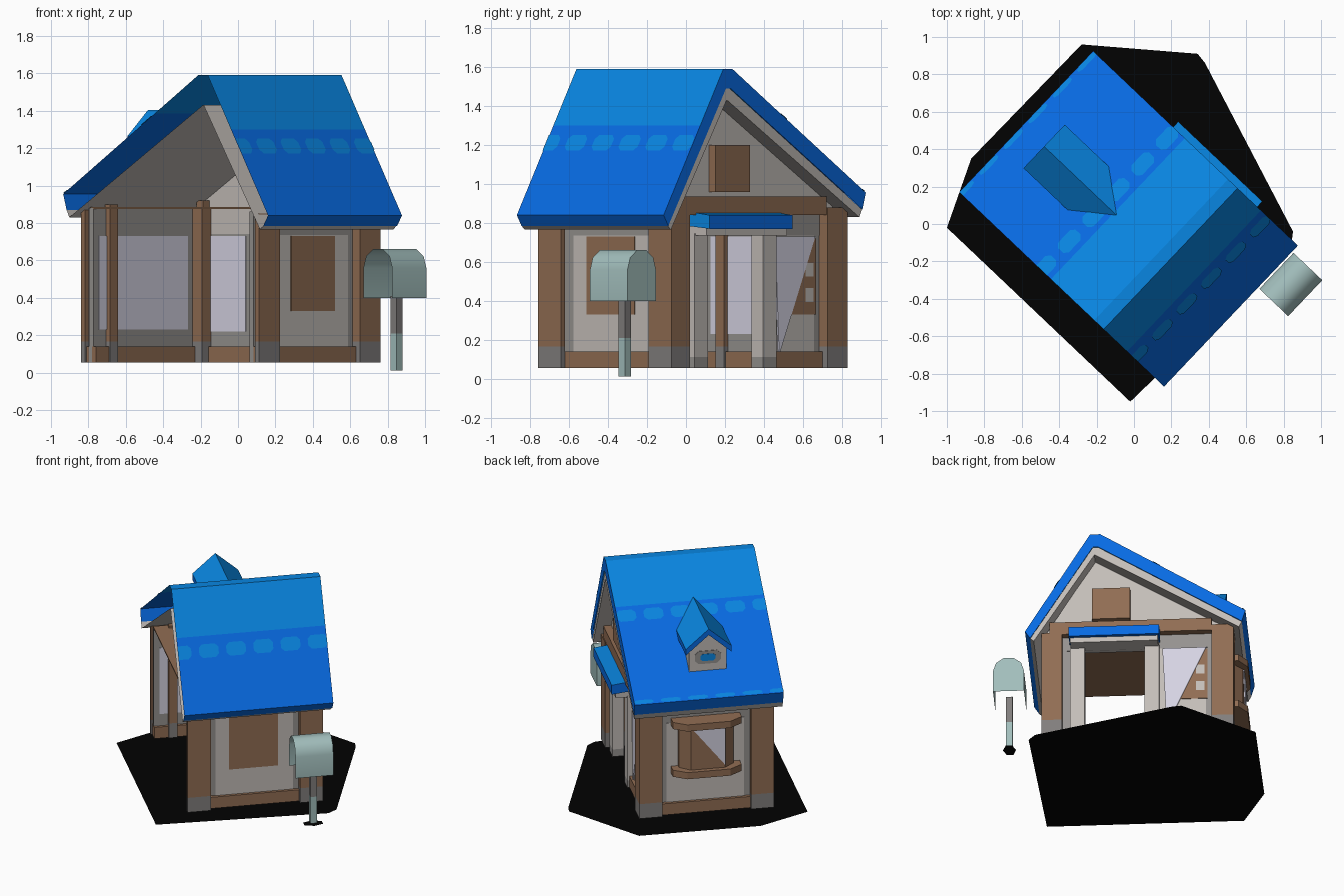
import bpy, bmesh, math
from mathutils import Matrix, Vector

if "Cube" in bpy.data.objects:
    bpy.data.objects.remove(bpy.data.objects["Cube"])

ROT = Matrix.Rotation(math.radians(-43.5), 3, 'Z')   # house axes -> world


def mat(name, r, g, b):
    m = bpy.data.materials.new(name)
    m.diffuse_color = [(c / 255) ** 2.2 for c in (r, g, b)] + [1]
    m.use_nodes = True
    m.node_tree.nodes["Principled BSDF"].inputs["Base Color"].default_value = m.diffuse_color
    return m


SKY = mat("light_blue", 17, 133, 225)
BLUE = mat("deep_blue", 16, 106, 226)
PLASTER = mat("plaster", 194, 188, 183)
SHADE = mat("dull_plaster", 148, 145, 142)
BROWN = mat("wood", 144, 109, 84)
STONE = mat("stone", 128, 125, 124)
GLASS = mat("lavender_glass", 212, 210, 226)
TEAL = mat("teal", 160, 188, 186)
BLACK = mat("black", 8, 8, 8)


def finish(name, bm, mats, rule=None, world=False, drop=None):
    """Drop and colour faces by rules on (centre, normal), turn into place and link."""
    bm.normal_update()
    if rule:
        for f in bm.faces:
            f.material_index = rule(f.calc_center_median(), f.normal)
    if drop:
        gone = [f for f in bm.faces if drop(f.calc_center_median(), f.normal)]
        bmesh.ops.delete(bm, geom=gone, context='FACES')
    if not world:
        bmesh.ops.transform(bm, matrix=ROT.to_4x4(), verts=bm.verts)
    me = bpy.data.meshes.new(name)
    bm.to_mesh(me)
    bm.free()
    for m in mats:
        me.materials.append(m)
    ob = bpy.data.objects.new(name, me)
    bpy.context.collection.objects.link(ob)
    return ob


def prism(name, pts, axis, a, b, mats, rule=None, drop=None):
    """2D profile extruded along an axis from a to b."""
    place = {'x': lambda p, t: (t, p[0], p[1]), 'y': lambda p, t: (p[0], t, p[1]),
             'z': lambda p, t: (p[0], p[1], t)}[axis]
    bm = bmesh.new()
    lo = [bm.verts.new(place(p, a)) for p in pts]
    hi = [bm.verts.new(place(p, b)) for p in pts]
    bm.faces.new(lo)
    bm.faces.new(hi)
    for i in range(len(pts)):
        j = (i + 1) % len(pts)
        bm.faces.new((lo[i], lo[j], hi[j], hi[i]))
    bmesh.ops.recalc_face_normals(bm, faces=bm.faces)
    return finish(name, bm, mats if isinstance(mats, list) else [mats], rule, drop=drop)


def box(name, x0, x1, y0, y1, z0, z1, m):
    return prism(name, [(x0, y0), (x1, y0), (x1, y1), (x0, y1)], 'z', z0, z1, m)


def sheet(name, pts, z, m, world=False):
    bm = bmesh.new()
    bm.faces.new([bm.verts.new((x, y, z)) for x, y in pts])
    finish(name, bm, [m], world=world)


def post(name, x0, x1, y0, y1, top):
    box(name, x0, x1, y0, y1, 0.165, top, BROWN)
    box(name + "_foot", x0, x1, y0, y1, 0.055, 0.165, STONE)


# Flat black base sheets
sheet("base", [(-1, -0.02), (-0.02, -0.95), (0.84, -0.12), (0.85, -0.04), (0.38, 0.86),
               (0.34, 0.91), (-0.28, 0.96), (-0.87, 0.35)], 0, BLACK, True)
sheet("mailbox_base", [(0.831 + 0.045 * math.cos(k * math.pi / 3), 0.355 + 0.075 * math.sin(k * math.pi / 3))
                       for k in range(6)], 0.001, BLACK)

# Main roof: hollow blue shell over a plaster lining, uncapped at the open end
prism("roof_shell", [(-0.795, 0.955), (-0.119, 1.386), (0.2, 1.59), (0.27, 1.59), (0.442, 1.3), (0.715, 0.84),
                     (0.68, 0.785), (0.25, 1.49), (0.215, 1.49), (-0.77, 0.87)], 'y', -0.52, 0.52, [BLUE, SKY],
      lambda c, n: 1 if n.z > 0.3 and -0.119 < c.x < 0.442 else 0,
      lambda c, n: n.y < -0.9 or (n.z < -0.3 and -0.7 < c.x < 0.66))
prism("roof_lining", [(-0.77, 0.87), (0.215, 1.49), (0.25, 1.49), (0.68, 0.785),
                      (0.655, 0.765), (0.24, 1.43), (0.235, 1.43), (-0.75, 0.83)], 'y', -0.52, 0.515, PLASTER,
      drop=lambda c, n: n.y < -0.9 or n.z > 0.3)


def spots(name, x, z, slope, half):
    """Row of flat light tiles lying on a roof slope."""
    bm = bmesh.new()
    up = Vector((1, 0, slope)).normalized()
    n = Vector((-slope, 0, 1)).normalized()
    shape = [(-0.068, -0.5), (-0.045, -1), (0.045, -1), (0.068, -0.5),
             (0.068, 0.5), (0.045, 1), (-0.045, 1), (-0.068, 0.5)]
    for k in range(6):
        y = -0.495 + 0.19 * k
        vs = []
        for a, b in shape:
            p = Vector((x, 0, z)) + up * b * half + n * 0.004
            p.y = max(-0.52 + 0.0001 * b, min(0.52, y + a))
            vs.append(bm.verts.new(p))
        f = bm.faces.new(vs)
        f.normal_update()
        if f.normal.z < 0:
            f.normal_flip()
    finish(name, bm, [SKY])


spots("tiles_long_slope", -0.185, 1.344, 0.638, 0.046)
spots("tiles_eave", -0.778, 0.966, 0.638, 0.015)
spots("tiles_short_slope", 0.496, 1.21, -1.685, 0.047)

# Dormer on the long slope
DY = -0.03
prism("dormer_body", [(DY - 0.13, 1.065), (DY + 0.13, 1.065), (DY + 0.13, 1.27), (DY, 1.37), (DY - 0.13, 1.27)],
      'x', -0.6, -0.37, PLASTER)
bm = bmesh.new()
for side in (-1, 1):
    top = [(-0.634, DY, 1.405), (-0.1, DY, 1.405), (-0.31, DY + side * 0.16, 1.265), (-0.634, DY + side * 0.16, 1.265)]
    vs = [[bm.verts.new((x, y, z - d)) for x, y, z in top] for d in (0, 0.045)]
    bm.faces.new(vs[0])
    bm.faces.new(vs[1])
    for i in range(4):
        j = (i + 1) % 4
        bm.faces.new((vs[0][i], vs[0][j], vs[1][j], vs[1][i]))
bmesh.ops.recalc_face_normals(bm, faces=bm.faces)
finish("dormer_roof", bm, [BLUE, SKY], lambda c, n: 1 if n.z > 0.3 else 0)
for nm, w, h, t, m in (("dormer_window_frame", 0.09, 0.048, 0.004, SHADE), ("dormer_window", 0.052, 0.026, 0.007, SKY)):
    prism(nm, [(DY + w * sy * a, 1.18 + h * sz * b) for sy, sz, a, b in
               ((-1, -1, 1, .5), (-1, -1, .7, 1), (1, -1, .7, 1), (1, -1, 1, .5),
                (1, 1, 1, .5), (1, 1, .7, 1), (-1, 1, .7, 1), (-1, 1, 1, .5))], 'x', -0.6 - t, -0.6, m)

# Walls (the end at -Y is open, as in a doll's house)
box("short_side_wall", 0.52, 0.55, -0.46, 0.41, 0.055, 0.86, SHADE)
box("short_side_plaster", 0.55, 0.554, -0.27, 0.27, 0.14, 0.735, PLASTER)
box("short_side_window", 0.55, 0.559, -0.175, 0.165, 0.33, 0.73, BROWN)
box("long_side_wall", -0.66, -0.63, -0.46, 0.41, 0.055, 0.88, SHADE)
box("long_side_plaster", -0.664, -0.66, -0.27, 0.27, 0.14, 0.735, PLASTER)
box("long_side_inner_glass", -0.63, -0.625, -0.42, 0.27, 0.23, 0.73, GLASS)
box("door_side_wall", -0.66, -0.19, 0.38, 0.41, 0.055, 0.74, SHADE)
box("door_side_plaster", -0.52, -0.19, 0.41, 0.414, 0.14, 0.735, PLASTER)
box("door_side_inner_glass", -0.64, -0.3, 0.375, 0.38, 0.22, 0.73, GLASS)
box("narrow_door_wall", 0.4, 0.55, 0.38, 0.41, 0.055, 0.74, SHADE)
prism("gable_wall", [(-0.66, 0.735), (0.55, 0.735), (0.575, 0.88), (0.24, 1.44), (-0.66, 0.885)],
      'y', 0.38, 0.41, PLASTER)
box("gable_lower_band", -0.6, 0.5, 0.41, 0.414, 0.735, 0.84, SHADE)
box("ceiling", -0.65, 0.56, -0.46, 0.4, 0.875, 0.885, BROWN)

# Window beside the door, with a slanted glass corner
box("door_side_window", -0.53, -0.34, 0.41, 0.418, 0.33, 0.72, BROWN)
for z in (0.43, 0.56):
    box("window_light", -0.51, -0.45, 0.41, 0.419, z - 0.035, z + 0.035, PLASTER)
prism("slanted_glass", [(-0.22, 0.73), (-0.52, 0.73), (-0.25, 0.12)], 'y', 0.414, 0.423, GLASS)

# Corner posts, inner studs and beams
post("east_post", 0.465, 0.605, 0.31, 0.47, 0.85)
post("north_post", -0.71, -0.56, 0.31, 0.47, 0.88)
post("south_post", 0.575, 0.605, -0.475, -0.31, 0.85)
post("west_post", -0.71, -0.68, -0.47, -0.31, 0.87)
post("west_stud", -0.64, -0.6, -0.36, -0.3, 0.9)
post("north_stud", -0.62, -0.57, 0.33, 0.38, 0.92)
box("gable_beam", -0.56, 0.55, 0.4, 0.465, 0.84, 0.935, BROWN)
box("short_side_sill", 0.52, 0.575, -0.46, 0.4, 0.055, 0.14, BROWN)
box("long_side_sill", -0.685, -0.61, -0.46, 0.4, 0.055, 0.14, BROWN)
box("door_side_sill", -0.6, -0.19, 0.36, 0.435, 0.055, 0.14, BROWN)
box("gable_hatch", 0.0, 0.26, 0.4, 0.455, 0.96, 1.2, BROWN)

# Doorway with small porch roof
for x in (-0.2, 0.31):
    box("door_column", x, x + 0.1, 0.37, 0.45, 0.11, 0.745, PLASTER)
    box("door_column_foot", x, x + 0.1, 0.37, 0.45, 0.055, 0.11, SHADE)
box("porch_lintel", -0.195, 0.405, 0.38, 0.53, 0.735, 0.785, PLASTER)
prism("porch_roof", [(0.4, 0.86), (0.56, 0.84), (0.56, 0.77), (0.4, 0.785)], 'x', -0.205, 0.415, [BLUE, SKY],
      lambda c, n: 1 if n.z > 0.5 or n.x > 0.5 else 0)


# Bay window on the long side
def bay(name, half, front, out, z0, z1):
    prism(name, [(-0.65, half), (-0.65, -half), (out + 0.06, -half), (out, -front), (out, front), (out + 0.06, half)],
          'z', z0, z1, BROWN)


bay("bay_top", 0.24, 0.15, -0.79, 0.72, 0.77)
bay("bay_body", 0.19, 0.12, -0.755, 0.4, 0.72)
bay("bay_bottom", 0.24, 0.15, -0.79, 0.36, 0.41)
prism("bay_glass", [(0.11, 0.72), (-0.12, 0.72), (-0.12, 0.43)], 'x', -0.763, -0.755, GLASS)

# Mailbox: arched shell, open below and at one end, on a two-tone post
arch = [(0.725, 0.4)] + [(0.831 - 0.106 * math.cos(k * math.pi / 5), 0.56 + 0.106 * math.sin(k * math.pi / 5))
                         for k in range(6)] + [(0.937, 0.4)]
shell = prism("mailbox", arch, 'y', 0.21, 0.475, TEAL, drop=lambda c, n: n.z < -0.9 or n.y < -0.9)
bpy.context.view_layer.objects.active = shell
shell.select_set(True)
bpy.ops.object.shade_smooth_by_angle(angle=math.radians(40))
box("mailbox_post_top", 0.808, 0.854, 0.332, 0.378, 0.21, 0.41, STONE)
box("mailbox_post_bottom", 0.808, 0.854, 0.332, 0.378, 0.01, 0.21, TEAL)
